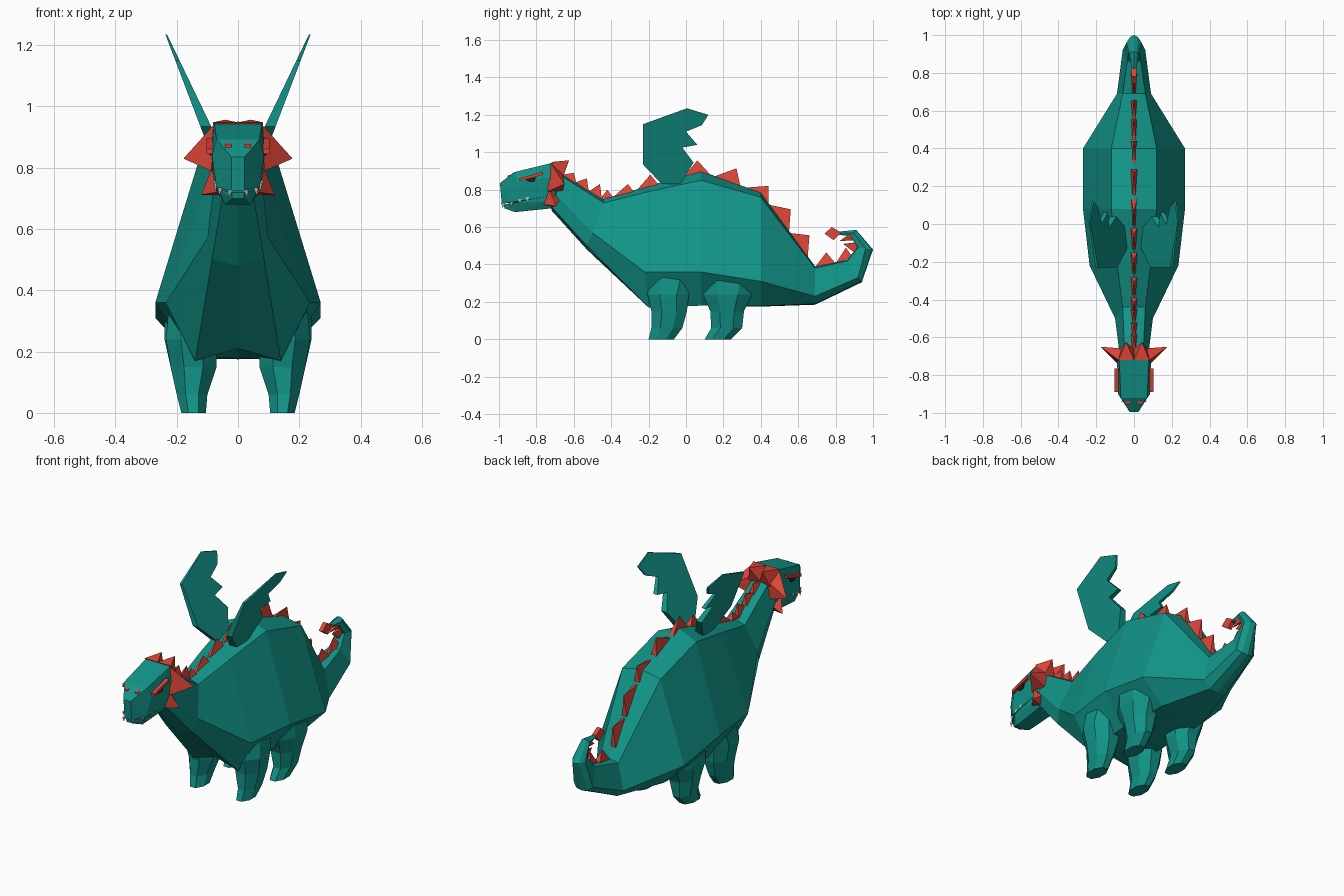
import bpy, bmesh, math


def material(name, rgb):
    m = bpy.data.materials.new(name)
    m.diffuse_color = (*rgb, 1)
    return m


TEAL = material("teal", (0.006, 0.30, 0.25))
RED = material("red", (0.73, 0.06, 0.04))
DARK = material("dark", (0.02, 0.01, 0.01))


def finish(name, bm, mat=None):
    bmesh.ops.recalc_face_normals(bm, faces=bm.faces)
    me = bpy.data.meshes.new(name)
    bm.to_mesh(me)
    bm.free()
    ob = bpy.data.objects.new(name, me)
    bpy.context.collection.objects.link(ob)
    if mat:
        me.materials.append(mat)
    return ob


def loft(name, rings, mat):
    bm = bmesh.new()
    loops = [[bm.verts.new(p) for p in r] for r in rings]
    for a, b in zip(loops, loops[1:]):
        for i in range(len(a)):
            j = (i + 1) % len(a)
            bm.faces.new((a[i], a[j], b[j], b[i]))
    bm.faces.new(loops[0])
    bm.faces.new(loops[-1])
    return finish(name, bm, mat)


def hull(name, pts, mat=None):
    bm = bmesh.new()
    for p in pts:
        bm.verts.new(p)
    res = bmesh.ops.convex_hull(bm, input=bm.verts)
    loose = [v for v in bm.verts if not v.link_faces]
    bmesh.ops.delete(bm, geom=loose, context='VERTS')
    bmesh.ops.dissolve_limit(bm, angle_limit=math.radians(3), verts=bm.verts, edges=bm.edges)
    return finish(name, bm, mat)


def flip(pts, s):
    return [(s * x, y, z) for x, y, z in pts]


# Body, neck and tail: each ring is top, shoulder, side, lower, bottom as (y, z) with three half widths
sections = [
    [(-.66, .88), (-.66, .87), (-.70, .78), (-.72, .71), (-.72, .69), .05, .075, .05],
    [(-.44, .75), (-.44, .73), (-.50, .57), (-.53, .50), (-.53, .48), .06, .10, .085],
    [(-.20, .82), (-.20, .79), (-.22, .36), (-.20, .17), (-.20, .21), .09, .235, .14],
    [(.08, .90), (.08, .85), (.08, .36), (.08, .18), (.08, .18), .12, .27, .15],
    [(.40, .785), (.40, .76), (.40, .31), (.40, .178), (.40, .175), .12, .27, .14],
    [(.69, .39), (.69, .38), (.69, .23), (.69, .19), (.69, .185), .06, .09, .05],
    [(.86, .425), (.865, .42), (.92, .33), (.935, .31), (.94, .305), .035, .06, .035],
    [(.915, .49), (.92, .49), (.96, .485), (.99, .48), (1.0, .48), .025, .04, .02],
    [(.885, .55), (.885, .55), (.895, .57), (.91, .58), (.91, .585), .015, .025, .015],
    [(.81, .56), (.81, .56), (.81, .565), (.81, .57), (.81, .575), .006, .01, .006],
]
rings = []
for s in sections:
    w = (0, *s[5:], 0)
    half = [(w[i], *s[i]) for i in range(5)]
    rings.append(half + flip(half[3:0:-1], -1))
loft("body_and_tail", rings, TEAL)


# Legs: each ring is z, x range, y range
def leg_ring(z, x0, x1, y0, y1):
    k = 0.5 / math.cos(math.pi / 8)
    a = [math.pi / 8 + i * math.pi / 4 for i in range(8)]
    return [((x0 + x1) / 2 + (x1 - x0) * k * math.cos(t),
             (y0 + y1) / 2 + (y1 - y0) * k * math.sin(t), z) for t in a]


front = [(0, .105, .185, -.20, -.065), (.06, .10, .20, -.185, -.02), (.15, .07, .22, -.185, .005),
         (.24, .07, .235, -.205, .015), (.36, .08, .225, -.19, .05)]
rear = [(0, .105, .185, .10, .24), (.06, .10, .20, .135, .30), (.15, .07, .22, .13, .31),
        (.24, .07, .24, .09, .355), (.36, .08, .24, .08, .38)]

# Wings: flat tapering panels with a ragged rear edge
wing = [(-.13, .83), (-.23, .935), (-.23, 1.15), (.005, 1.235), (.12, 1.20), (.085, 1.145), (0, 1.11),
        (.06, 1.04), (-.02, 1.025), (.04, .945), (-.03, .83)]


def wing_side(side):
    out = []
    for y, z in wing:
        t = .022 * (1 - (z - .83) / .44) + .001
        out.append((.06 + (z - .83) * .43 + side * t, y, z))
    return out


# Head and lower jaw
upper = [(.078, -.71, .945), (.09, -.71, .87), (.08, -.70, .77), (.05, -.66, .88), (.05, -.68, .76),
         (.07, -.92, .893), (.085, -.90, .84), (.07, -.92, .735), (.022, -.995, .835), (.022, -.985, .725)]
jaw = [(.08, -.72, .78), (.075, -.72, .74), (.05, -.72, .70), (.066, -.91, .73), (.042, -.915, .68),
       (.02, -.975, .72), (.02, -.97, .70)]
hull("head", upper + flip(upper, -1), TEAL)
hull("lower_jaw", jaw + flip(jaw, -1), TEAL)

for s, tag in ((1, "right"), (-1, "left")):
    loft("front_leg_" + tag, [flip(leg_ring(*r), s) for r in front], TEAL)
    loft("rear_leg_" + tag, [flip(leg_ring(*r), s) for r in rear], TEAL)
    loft("wing_" + tag, [flip(wing_side(-1), s), flip(wing_side(1), s)], TEAL)

    # Frill spikes behind the head
    hull("cheek_spike_" + tag, flip([(.075, -.725, .945), (.088, -.74, .79), (.05, -.66, .89),
                                     (.05, -.66, .79), (.178, -.65, .83)], s), RED)
    hull("jaw_spike_" + tag, flip([(.085, -.73, .80), (.07, -.76, .72), (.05, -.67, .76),
                                   (.05, -.71, .71), (.12, -.695, .712)], s), RED)
    hull("crest_spike_" + tag, flip([(.082, -.72, .948), (0, -.72, .948), (.07, -.66, .86),
                                     (0, -.66, .88), (.042, -.625, .957)], s), RED)

    # Face details
    hull("brow_" + tag, flip([(x, y, z + d) for y, z in ((-.89, .845), (-.765, .88))
                              for x in (.07, .102) for d in (0, .016)], s), RED)
    hull("eye_" + tag, flip([(x, y, z) for x in (.07, .093)
                             for y, z in ((-.86, .855), (-.80, .868), (-.81, .842), (-.84, .84))], s), DARK)
    hull("nostril_" + tag, flip([(x, y, z + d) for x in (.022, .042)
                                 for y, z in ((-.955, .86), (-.925, .87)) for d in (0, .014)], s), RED)
    for i, (x, y, z) in enumerate(((.03, -.98, .708), (.062, -.935, .715), (.075, -.89, .73), (.078, -.85, .74))):
        hull(f"tooth_{tag}_{i}", flip([(x - .012, y - .008, z + .02), (x + .004, y - .008, z + .02),
                                       (x, y + .012, z + .02), (x, y, z - .006)], s))

# Back spikes: front foot, rear foot and tip as (y, z)
spikes = [
    (-.66, .88, -.585, .83, -.60, .89), (-.59, .84, -.52, .79, -.53, .86), (-.52, .79, -.45, .75, -.46, .83),
    (-.46, .75, -.39, .76, -.42, .80), (-.39, .76, -.28, .79, -.31, .83), (-.27, .79, -.15, .83, -.19, .88),
    (-.14, .83, -.02, .87, -.06, .92), (-.01, .87, .14, .87, .06, .957), (.15, .87, .29, .82, .27, .914),
    (.31, .81, .44, .73, .44, .82), (.44, .72, .55, .56, .56, .695), (.54, .57, .65, .43, .66, .556),
    (.69, .385, .80, .405, .75, .465), (.80, .405, .89, .44, .855, .49), (.905, .46, .92, .52, .84, .51),
    (.905, .53, .87, .56, .82, .525),
]
for i, (y0, z0, y1, z1, yt, zt) in enumerate(spikes):
    w = .017
    hull(f"back_spike_{i}", [(0, y0, z0), (w, y1, z1), (-w, y1, z1), (0, yt, zt),
                             (w * .5, y0, z0), (-w * .5, y0, z0)], RED)

# Tail tip
tip = [(.74, .565), (.78, .60), (.83, .57), (.79, .53)]
hull("tail_tip", [(x, y, z) for y, z in tip for x in (-.012, .012)], RED)
